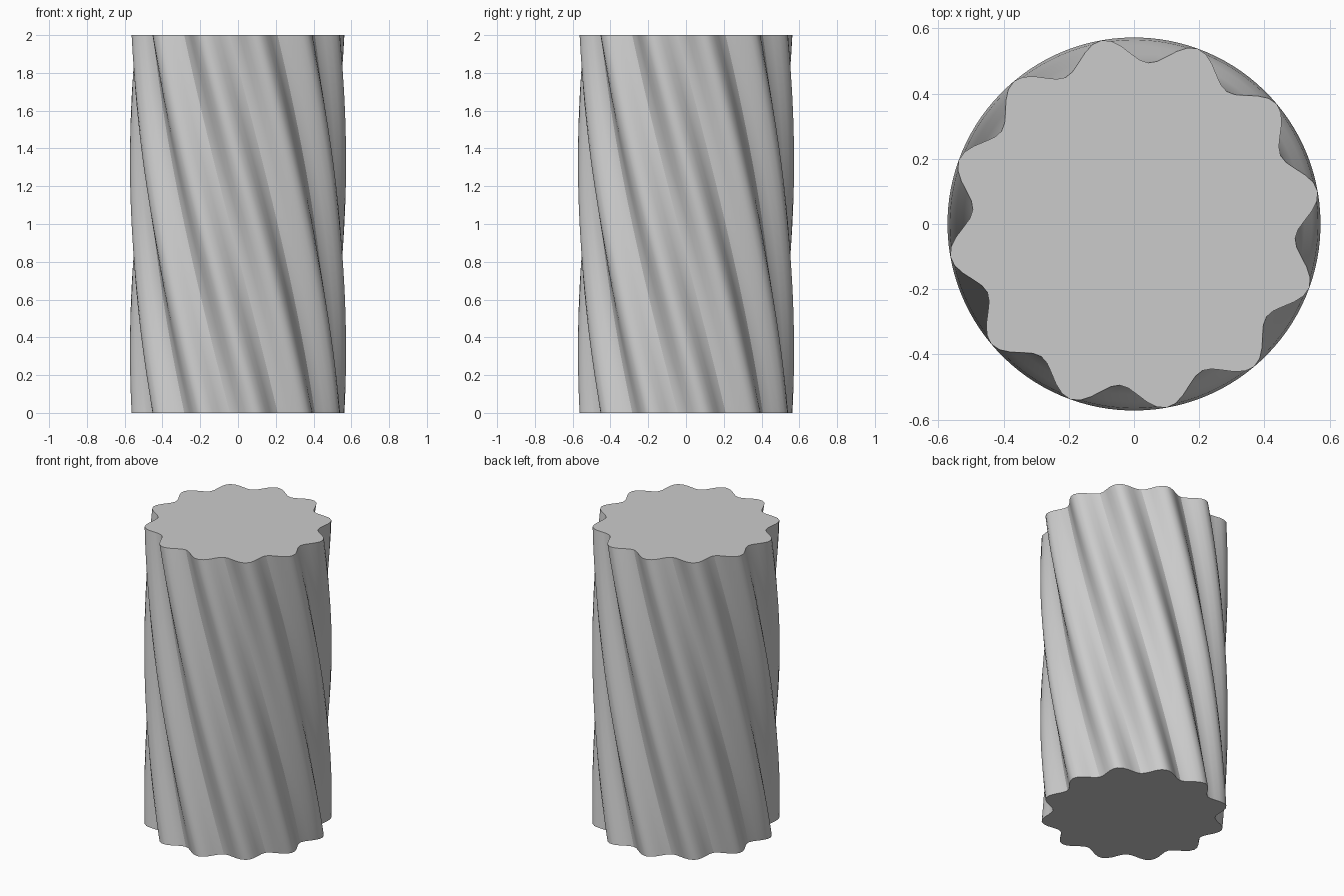
import bpy
import bmesh
import math

if "Cube" in bpy.data.objects:
    bpy.data.objects.remove(bpy.data.objects["Cube"], do_unlink=True)

HEIGHT = 2.0
LOBES = 12
POINTS = LOBES * 10              # points around the wavy section
SLICES = 20                      # layers up the column
MEAN_RADIUS, WAVE = 0.534, 0.038
TWIST = math.radians(60)         # total turn, bottom to top
TOP_ANGLE = math.radians(10)     # direction of one ridge at the top

# Plain grey material
grey = bpy.data.materials.new("light_grey")
grey.use_nodes = True
colour = (0.6, 0.6, 0.6, 1.0)
grey.diffuse_color = colour
grey.node_tree.nodes["Principled BSDF"].inputs["Base Color"].default_value = colour


def add_ring(bm, t):
    """Wavy cross-section at height fraction t, turned by the twist."""
    turn = TOP_ANGLE + TWIST * (1 - t)
    ring = []
    for i in range(POINTS):
        a = math.tau * i / POINTS
        r = MEAN_RADIUS + WAVE * math.cos(LOBES * a)
        ring.append(bm.verts.new((r * math.cos(a + turn), r * math.sin(a + turn), HEIGHT * t)))
    return ring


# Twisted fluted column: stacked rings joined by triangles with upright diagonals
bm = bmesh.new()
rings = [add_ring(bm, k / SLICES) for k in range(SLICES + 1)]
for low, high in zip(rings, rings[1:]):
    for i in range(POINTS):
        j = (i + 1) % POINTS
        bm.faces.new((low[i], low[j], high[j]))
        bm.faces.new((low[i], high[j], high[i]))

# Flat ends
bm.faces.new(rings[-1])
bm.faces.new(list(reversed(rings[0])))

mesh = bpy.data.meshes.new("twisted_column")
bm.to_mesh(mesh)
bm.free()
mesh.materials.append(grey)
column = bpy.data.objects.new("twisted_column", mesh)
bpy.context.collection.objects.link(column)

# Smooth sides with crisp end rims
bpy.ops.object.select_all(action="DESELECT")
column.select_set(True)
bpy.context.view_layer.objects.active = column
bpy.ops.object.shade_smooth_by_angle(angle=math.radians(30))
